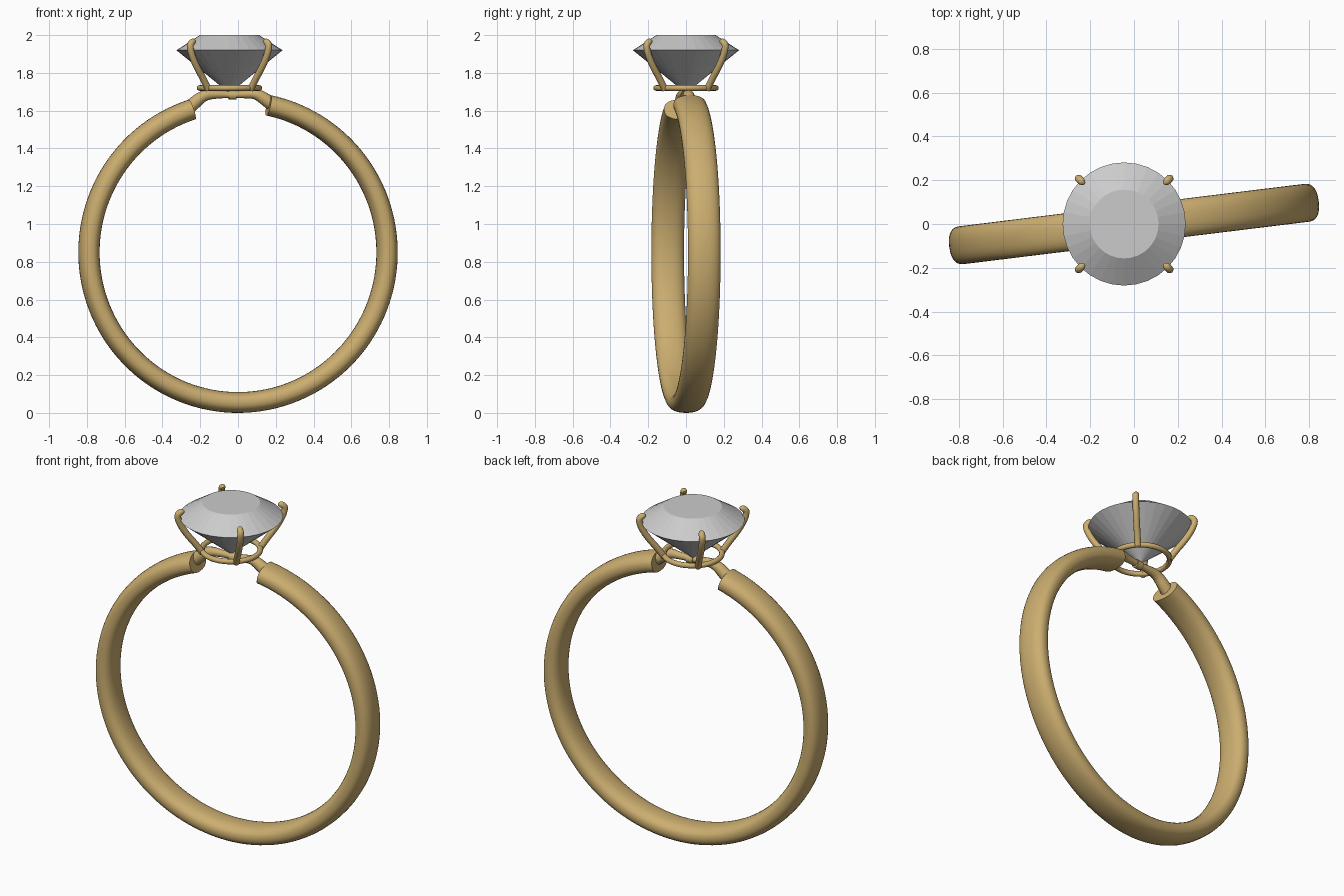
import bpy, bmesh
from math import sin, cos, pi, radians, copysign

if "Cube" in bpy.data.objects:
    bpy.data.objects.remove(bpy.data.objects["Cube"])

gold = bpy.data.materials.new("gold")
gold.diffuse_color = (0.60, 0.42, 0.16, 1)
gold.use_nodes = True
gold.node_tree.nodes["Principled BSDF"].inputs["Base Color"].default_value = gold.diffuse_color
TILT = radians(7)          # the band is turned slightly about z
CX = -0.045                # centre of the setting


def mesh_object(name, bm, mat=None, smooth=True):
    bmesh.ops.recalc_face_normals(bm, faces=bm.faces)
    me = bpy.data.meshes.new(name)
    bm.to_mesh(me)
    bm.free()
    ob = bpy.data.objects.new(name, me)
    bpy.context.collection.objects.link(ob)
    if mat:
        me.materials.append(mat)
    if smooth:
        bpy.context.view_layer.objects.active = ob
        ob.select_set(True)
        bpy.ops.object.shade_smooth_by_angle(angle=radians(40))
        ob.select_set(False)
    return ob


def loft(bm, rings, closed=False):
    vs = [[bm.verts.new(p) for p in r] for r in rings]
    n = len(vs[0])
    pairs = list(zip(vs, vs[1:])) + ([(vs[-1], vs[0])] if closed else [])
    for a, b in pairs:
        for i in range(n):
            j = (i + 1) % n
            bm.faces.new((a[i], a[j], b[j], b[i]))
    if not closed:
        bm.faces.new(vs[0])
        bm.faces.new(vs[-1])


def wire(name, pts, radius):
    # round wire through (x, y, z, radius factor) points
    cu = bpy.data.curves.new(name, 'CURVE')
    cu.dimensions = '3D'
    cu.bevel_depth = radius
    cu.bevel_resolution = 4
    cu.use_fill_caps = True
    sp = cu.splines.new('NURBS')
    sp.points.add(len(pts) - 1)
    for p, (x, y, z, r) in zip(sp.points, pts):
        p.co = (x, y, z, 1)
        p.radius = r
    sp.order_u = 3
    sp.use_endpoint_u = True
    sp.resolution_u = 8
    cu.materials.append(gold)
    ob = bpy.data.objects.new(name, cu)
    bpy.context.collection.objects.link(ob)
    bpy.context.view_layer.objects.active = ob
    ob.select_set(True)
    bpy.ops.object.convert(target='MESH')
    bpy.context.active_object.select_set(False)
    return bpy.context.active_object


# band: rounded oval section swept round an open circle
bm = bmesh.new()
rings = []
start, end, steps = radians(11.8), radians(360 - 18), 120
for k in range(steps + 1):
    t = start + (end - start) * k / steps
    ring = []
    for i in range(28):
        a = 2 * pi * i / 28
        u = copysign(abs(cos(a)) ** 0.85, cos(a)) * 0.055
        v = copysign(abs(sin(a)) ** 0.85, sin(a)) * 0.087
        r = 0.795 + u
        ring.append((r * sin(t), v, 0.85 + r * cos(t)))
    rings.append(ring)
loft(bm, rings)
band = mesh_object("band", bm, gold)
band.rotation_euler.z = TILT

# bridge: thin tapering wire joining the band ends below the setting
bridge = wire("bridge", [
    (-0.29, 0, 1.59, 1.0), (-0.24, 0, 1.635, 1.0), (-0.18, 0, 1.685, 0.8),
    (-0.09, 0, 1.686, 0.55), (CX, 0, 1.684, 0.5), (0.04, 0, 1.686, 0.55),
    (0.10, 0, 1.69, 0.8), (0.16, 0, 1.65, 1.0), (0.21, 0, 1.615, 1.0)], 0.036)
bridge.rotation_euler.z = TILT

# collar: small sleeve at the middle of the bridge
bm = bmesh.new()
loft(bm, [[(CX + 0.015 + dx, 0.024 * cos(2 * pi * i / 20), 1.682 + 0.024 * sin(2 * pi * i / 20))
           for i in range(20)] for dx in (-0.02, 0.02)])
collar = mesh_object("collar", bm, gold)
collar.rotation_euler.z = TILT

# seat ring
bm = bmesh.new()
loft(bm, [[((0.158 + 0.015 * cos(b)) * cos(a) + CX, (0.158 + 0.015 * cos(b)) * sin(a),
            1.72 + 0.015 * sin(b)) for b in [2 * pi * j / 12 for j in range(12)]]
          for a in [2 * pi * i / 64 for i in range(64)]], closed=True)
mesh_object("seat_ring", bm, gold)

# four prongs on the diagonals, hooked over the girdle
profile = [(0.158, 1.712, 1), (0.185, 1.755, 1), (0.245, 1.83, 1), (0.283, 1.895, 1),
           (0.297, 1.945, 1), (0.282, 1.962, 1), (0.268, 1.967, 0.9), (0.258, 1.965, 0.4)]
for k in range(4):
    a = pi / 4 + k * pi / 2
    wire(f"prong_{k + 1}", [(CX + r * cos(a), r * sin(a), z, f) for r, z, f in profile], 0.018)

# stone: faceted crown and pointed pavilion
bm = bmesh.new()
N = 32
table, girdle = [[bm.verts.new((CX + r * cos(2 * pi * (i + o) / N), r * sin(2 * pi * (i + o) / N), z))
                  for i in range(N)] for r, z, o in ((0.157, 2.0, 0), (0.281, 1.92, 0))]
culet = bm.verts.new((CX, 0, 1.692))
bm.faces.new(table)
for i in range(N):
    j = (i + 1) % N
    bm.faces.new((table[i], girdle[i], girdle[j], table[j]))
    bm.faces.new((girdle[i], culet, girdle[j]))
mesh_object("stone", bm, smooth=False)
